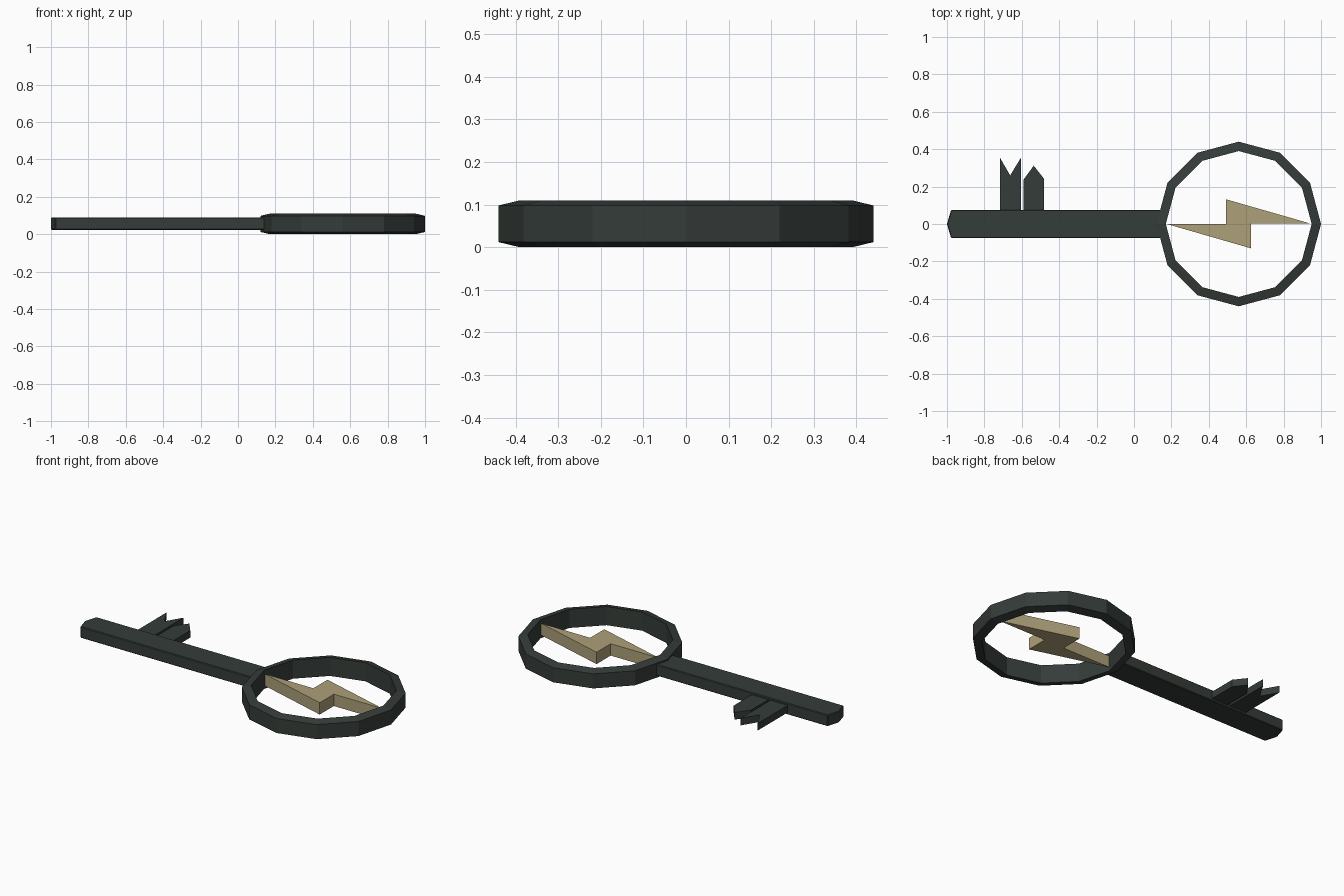
import bpy, bmesh, math

if "Cube" in bpy.data.objects:
    bpy.data.objects.remove(bpy.data.objects["Cube"])


def material(name, color):
    m = bpy.data.materials.new(name)
    m.diffuse_color = (*color, 1)
    m.use_nodes = True
    m.node_tree.nodes["Principled BSDF"].inputs["Base Color"].default_value = m.diffuse_color
    return m


def finish(bm, name, mat):
    bmesh.ops.recalc_face_normals(bm, faces=bm.faces)
    mesh = bpy.data.meshes.new(name)
    bm.to_mesh(mesh)
    bm.free()
    ob = bpy.data.objects.new(name, mesh)
    bpy.context.collection.objects.link(ob)
    mesh.materials.append(mat)
    return ob


def prism(name, outline, z0, z1, mat, bevel=0):
    bm = bmesh.new()
    face = bm.faces.new([bm.verts.new((x, y, z0)) for x, y in outline])
    ext = bmesh.ops.extrude_face_region(bm, geom=[face])["geom"]
    bmesh.ops.translate(bm, vec=(0, 0, z1 - z0),
                        verts=[g for g in ext if isinstance(g, bmesh.types.BMVert)])
    ob = finish(bm, name, mat)
    if bevel:
        mod = ob.modifiers.new("chamfer", "BEVEL")
        mod.width = bevel
        mod.segments = 1
    return ob


iron = material("dark_iron", (0.035, 0.045, 0.04))
brass = material("dull_brass", (0.42, 0.35, 0.19))

# Twelve-sided bow ring, slightly thinner at the outer rim
SIDES, CX = 12, 0.56
section = [(0.39, 0.0), (0.44, 0.012), (0.44, 0.098), (0.39, 0.11)]
bm = bmesh.new()
loops = []
for i in range(SIDES):
    a = 2 * math.pi * i / SIDES
    loops.append([bm.verts.new((CX + r * math.cos(a), r * math.sin(a), z)) for r, z in section])
for i in range(SIDES):
    p, q = loops[i], loops[(i + 1) % SIDES]
    for j in range(4):
        k = (j + 1) % 4
        bm.faces.new((p[j], q[j], q[k], p[k]))
finish(bm, "bow_ring", iron)

# Shaft with blunt pointed end, sunk into the ring
prism("shaft", [(-1, 0), (-0.978, -0.075), (0.16, -0.075), (0.15, 0),
                (0.16, 0.075), (-0.978, 0.075)], 0.023, 0.09, iron, 0.004)

# Two notched teeth
prism("outer_tooth", [(-0.717, 0.06), (-0.604, 0.06), (-0.604, 0.355),
                      (-0.662, 0.26), (-0.717, 0.355)], 0.036, 0.078, iron)
prism("inner_tooth", [(-0.59, 0.06), (-0.482, 0.06), (-0.482, 0.243),
                      (-0.536, 0.312), (-0.59, 0.238)], 0.036, 0.078, iron)

# Zigzag bolt inside the ring
prism("zigzag_bolt", [(0.175, 0), (0.625, -0.13), (0.625, 0.002), (0.945, 0.002),
                      (0.492, 0.132), (0.492, 0)], 0.02, 0.09, brass)
